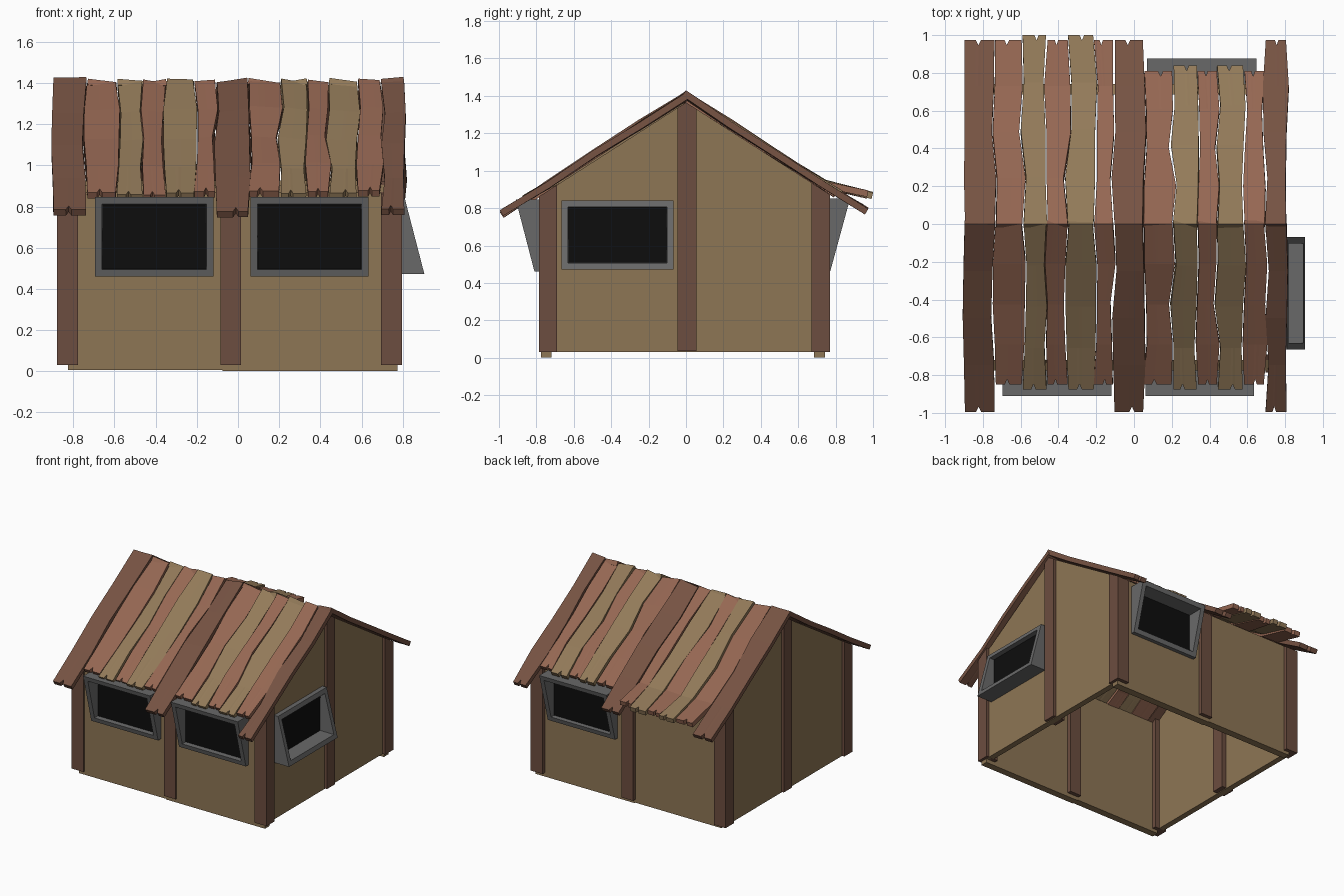
import bpy, bmesh, random

if "Cube" in bpy.data.objects:
    bpy.data.objects.remove(bpy.data.objects["Cube"])

random.seed(4)


def material(name, rgb):
    m = bpy.data.materials.new(name)
    m.diffuse_color = (*rgb, 1)
    m.use_nodes = True
    m.node_tree.nodes["Principled BSDF"].inputs["Base Color"].default_value = m.diffuse_color
    return m


WALL = material("wall_tan", (0.27, 0.18, 0.09))
POST = material("post_brown", (0.15, 0.075, 0.05))
RED = material("plank_red", (0.30, 0.135, 0.085))
TAN = material("plank_tan", (0.29, 0.195, 0.10))
DARK = material("plank_dark", (0.18, 0.085, 0.055))
BLACK = material("pane_black", (0.004, 0.004, 0.004))
GREY = material("frame_grey", (0.14, 0.14, 0.14))


def make(name, verts, faces, mat, fix_normals=True):
    bm = bmesh.new()
    vs = [bm.verts.new(v) for v in verts]
    for f in faces:
        bm.faces.new([vs[i] for i in f])
    if fix_normals:
        bmesh.ops.recalc_face_normals(bm, faces=bm.faces)
    me = bpy.data.meshes.new(name)
    bm.to_mesh(me)
    bm.free()
    ob = bpy.data.objects.new(name, me)
    bpy.context.collection.objects.link(ob)
    me.materials.append(mat)
    return ob


def prism(name, profile, x0, x1, mat):
    """Extrude a (y, z) profile along x."""
    n = len(profile)
    verts = [(x, y, z) for x in (x0, x1) for y, z in profile]
    faces = [range(n), range(n, 2 * n)]
    faces += [(i, (i + 1) % n, (i + 1) % n + n, i + n) for i in range(n)]
    return make(name, verts, faces, mat)


def roof(y):
    return 1.41 - 0.64 * abs(y)


def under(y):
    return roof(y) - 0.045


def upright(name, y0, y1, z0, x0, x1, mat):
    """Wall or post whose top follows the roof slope."""
    top = [(y1, under(y1))] + ([(0, under(0))] if y0 < 0 < y1 else []) + [(y0, under(y0))]
    return prism(name, [(y0, z0), (y1, z0)] + top, x0, x1, mat)


# walls: front and back in two panels, plus two gables
for side, y0, y1 in (("front", -0.775, -0.72), ("back", 0.685, 0.742)):
    upright(side + "_wall_left", y0, y1, 0.005, -0.825, -0.075, WALL)
    upright(side + "_wall_right", y0, y1, 0, -0.075, 0.775, WALL)
upright("left_gable_wall", -0.76, 0.73, 0.03, -0.86, -0.815, WALL)
upright("right_gable_wall", -0.76, 0.73, 0.03, 0.73, 0.775, WALL)

# posts
for label, x0, x1 in (("left", -0.88, -0.778), ("middle", -0.085, 0.015), ("right", 0.695, 0.797)):
    upright("front_post_" + label, -0.787, -0.69, 0.03, x0, x1, POST)
    upright("back_post_" + label, 0.67, 0.77, 0.03, x0, x1, POST)
    if label != "middle":
        upright("gable_post_" + label, -0.045, 0.055, 0.035, x0, x1, POST)


# windows: wedge-shaped hollow frame with a black pane at the back
def window(name, place, u0, u1, v0, v1, d_bottom, d_top):
    def ring(inset, depth=None):
        pts = []
        for u, v in ((u0 + inset, v0 + inset), (u1 - inset, v0 + inset),
                     (u1 - inset, v1 - inset), (u0 + inset, v1 - inset)):
            slope = d_bottom + (d_top - d_bottom) * (v - v0) / (v1 - v0)
            pts.append(place(u, v, slope if depth is None else depth))
        return pts
    loops = [ring(0, -0.02), ring(0), ring(0.034), ring(0.038, -0.02)]
    faces = []
    for k in range(4):
        a, b = 4 * k, 4 * ((k + 1) % 4)
        faces += [(a + i, a + (i + 1) % 4, b + (i + 1) % 4, b + i) for i in range(4)]
    make(name + "_frame", sum(loops, []), faces, GREY)
    pane = ring(0.03, -0.01) + ring(0.03, 0.006)
    sides = [(i, (i + 1) % 4, (i + 1) % 4 + 4, i + 4) for i in range(4)]
    make(name + "_pane", pane, [(0, 1, 2, 3), (4, 5, 6, 7)] + sides, BLACK)


def front(u, v, d):
    return (u, -0.775 - d, v)


def back(u, v, d):
    return (u, 0.742 + d, v)


def right(u, v, d):
    return (0.775 + d, u, v)


window("front_left_window", front, -0.695, -0.12, 0.46, 0.845, 0.035, 0.135)
window("front_right_window", front, 0.06, 0.635, 0.46, 0.845, 0.035, 0.135)
window("back_window", back, 0.07, 0.648, 0.465, 0.85, 0.03, 0.135)
window("right_window", right, -0.665, -0.068, 0.473, 0.84, 0.13, 0.035)

# roof planks: wavy shared edges, notched lower ends
EDGES = [-0.9, -0.735, -0.59, -0.46, -0.35, -0.213, -0.107, 0.05,
         0.205, 0.335, 0.44, 0.58, 0.692, 0.81]
KINDS = "DRTRTRDRTRTRD"
MATS = {"D": DARK, "R": RED, "T": TAN}
STATIONS = (0, 0.25, 0.5, 0.75, 1)


def plank(name, kind, sign, length, left, right_, curl):
    verts, faces = [], []
    tilt = random.uniform(-0.012, 0.012)
    notch = random.uniform(0.38, 0.62)
    cols = (0, notch - 0.09, notch, notch + 0.09, 1)
    lift = 0.01 if kind == "D" else random.uniform(-0.008, 0.006)
    for r, t in enumerate(STATIONS):
        bump = random.uniform(-0.007, 0.007)
        for c, u in enumerate(cols):
            y = t * length
            if t == 1 and c == 2:
                y -= 0.028
            z = roof(y) + lift + bump + tilt * (2 * u - 1) * (1 - t)
            if curl and y > 0.72:
                z += 0.40 * (y - 0.72)
            elif kind == "T" and t == 1:
                z += 0.015
            verts.append((left[r] + (right_[r] - left[r]) * u, sign * y, z))
    for r in range(4):
        for c in range(4):
            a = 5 * r + c
            f = (a, a + 1, a + 6, a + 5)
            faces.append(f if sign > 0 else f[::-1])
    ob = make(name, verts, faces, MATS[kind], False)
    mod = ob.modifiers.new("thickness", "SOLIDIFY")
    mod.thickness = 0.035
    mod.offset = -1


for side, sign in (("front", -1), ("back", 1)):
    waves = []
    for i, e in enumerate(EDGES):
        amp = 0.01 if i in (0, 13) else 0.02
        waves.append([e + (random.uniform(-amp, amp) if 0 < t < 1 else 0) for t in STATIONS])
    for i, kind in enumerate(KINDS):
        curl = side == "back" and i < 6 and kind != "D"
        if side == "front":
            length = {"D": 0.995, "R": 0.85, "T": 0.875}[kind]
        elif i < 6 or kind == "D":
            length = {"D": 0.975, "R": 0.975, "T": 1.0}[kind]
        else:
            length = {"R": 0.81, "T": 0.838}[kind]
        left = [x + random.uniform(0.0, 0.006) for x in waves[i]]
        right_ = [x - random.uniform(0.0, 0.006) for x in waves[i + 1]]
        plank(f"{side}_roof_plank_{i + 1}", kind, sign, length, left, right_, curl)
